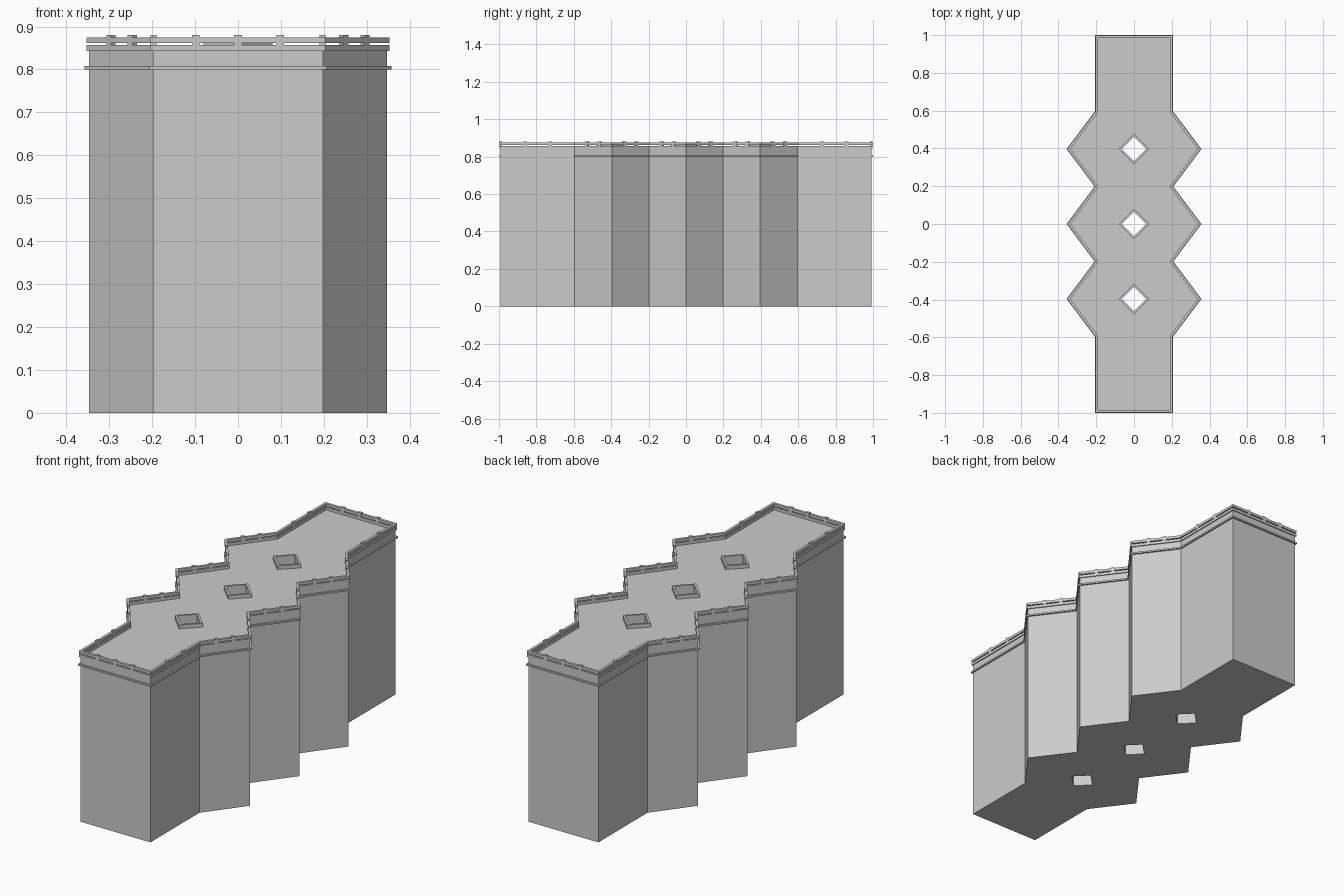
import bpy, bmesh
from mathutils import Vector

if "Cube" in bpy.data.objects:
    bpy.data.objects.remove(bpy.data.objects["Cube"])

# Plan outline, counter-clockwise: right side then mirrored left side
S = 0.992
right = [(0.2, -1), (0.2, -0.6), (0.35, -0.4), (0.2, -0.2), (0.35, 0),
         (0.2, 0.2), (0.35, 0.4), (0.2, 0.6), (0.2, 1)]
PLAN = [Vector(p) * S for p in right + [(-x, y) for x, y in reversed(right)]]
ROOF = 0.843


def offset(loop, d):
    """Mitred outward offset of a counter-clockwise loop."""
    out = []
    for i, p in enumerate(loop):
        a = (p - loop[i - 1]).normalized()
        b = (loop[(i + 1) % len(loop)] - p).normalized()
        n1, n2 = Vector((a.y, -a.x)), Vector((b.y, -b.x))
        out.append(p + (n1 + n2) * (d / (1 + n1.dot(n2))))
    return out


def diamond(cy, r):
    return [Vector((r, cy)), Vector((0, cy + r)), Vector((-r, cy)), Vector((0, cy - r))]


def finish(name, bm):
    bmesh.ops.recalc_face_normals(bm, faces=bm.faces)
    me = bpy.data.meshes.new(name)
    bm.to_mesh(me)
    bm.free()
    ob = bpy.data.objects.new(name, me)
    bpy.context.collection.objects.link(ob)
    return ob


def ring(name, outer, inner, z0, z1):
    """Closed band of rectangular section between two matching loops."""
    bm = bmesh.new()
    rows = [[bm.verts.new((p.x, p.y, z)) for p in loop]
            for loop, z in ((outer, z0), (outer, z1), (inner, z1), (inner, z0))]
    n = len(outer)
    for k in range(4):
        a, b = rows[k], rows[(k + 1) % 4]
        for i in range(n):
            j = (i + 1) % n
            bm.faces.new((a[i], a[j], b[j], b[i]))
    return finish(name, bm)


def prism_with_holes(name, loops, z0, z1):
    """Extruded plan whose later loops are through holes."""
    bm = bmesh.new()
    levels = []
    for z in (z0, z1):
        vs = [[bm.verts.new((p.x, p.y, z)) for p in loop] for loop in loops]
        edges = [bm.edges.new((l[i - 1], l[i])) for l in vs for i in range(len(l))]
        bmesh.ops.triangle_fill(bm, edges=edges, use_beauty=True, use_dissolve=False,
                                normal=(0, 0, 1))
        levels.append(vs)
    for lo, hi in zip(*levels):
        for i in range(len(lo)):
            bm.faces.new((lo[i - 1], lo[i], hi[i], hi[i - 1]))
    return finish(name, bm)


# Main building block with three light shafts
SHAFTS = [y * S for y in (-0.4, 0, 0.4)]
prism_with_holes("building_body", [PLAN] + [diamond(y, 0.065) for y in SHAFTS], 0, ROOF)

# Raised curbs around the shafts
for i, y in enumerate(SHAFTS):
    ring(f"shaft_curb_{i + 1}", diamond(y, 0.08), diamond(y, 0.065), ROOF, 0.862)

# Cornice, parapet kerb and parapet rail
ring("cornice", offset(PLAN, 0.008), offset(PLAN, -0.004), 0.80, 0.808)
outer, inner = offset(PLAN, 0.005), offset(PLAN, -0.008)
ring("parapet_kerb", outer, inner, ROOF, 0.857)
ring("parapet_rail", outer, inner, 0.862, 0.875)

# Small posts carrying the rail, spaced along every edge
bm = bmesh.new()
mid = offset(PLAN, -0.0015)
for i, p in enumerate(mid):
    q = mid[(i + 1) % len(mid)]
    d = (q - p).normalized()
    side = Vector((d.y, -d.x))
    count = 4 if abs(d.x) > 0.9 else 3
    for k in range(1, count):
        c = p.lerp(q, k / count)
        box = bmesh.ops.create_cube(bm, size=1)["verts"]
        for v in box:
            xy = c + d * (v.co.x * 0.018) + side * (v.co.y * 0.0134)
            v.co = (xy.x, xy.y, 0.8675 + v.co.z * 0.023 + 0.001)
finish("parapet_posts", bm)
